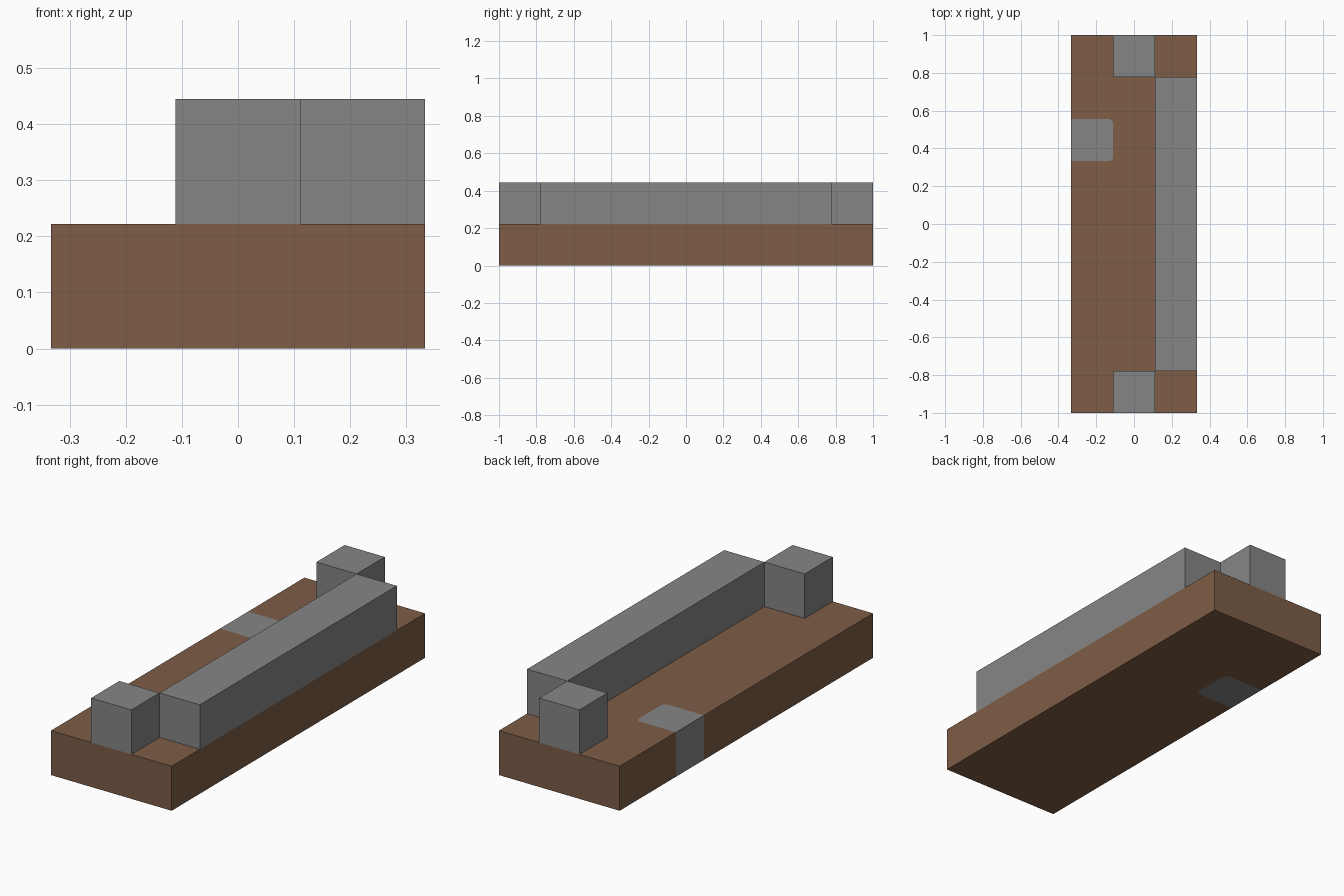
import bpy
import bmesh

cube = bpy.data.objects.get("Cube")
if cube:
    bpy.data.objects.remove(cube, do_unlink=True)

U = 2 / 9  # one block


def make_material(name, colour):
    mat = bpy.data.materials.new(name)
    mat.use_nodes = True
    mat.diffuse_color = (*colour, 1)
    mat.node_tree.nodes["Principled BSDF"].inputs["Base Color"].default_value = (*colour, 1)
    return mat


brown = make_material("brown wood", (0.205, 0.109, 0.061))
grey = make_material("grey stone", (0.238, 0.238, 0.238))


def finish(name, bm, materials):
    bmesh.ops.recalc_face_normals(bm, faces=bm.faces)
    mesh = bpy.data.meshes.new(name)
    bm.to_mesh(mesh)
    bm.free()
    for mat in materials:
        mesh.materials.append(mat)
    obj = bpy.data.objects.new(name, mesh)
    bpy.context.collection.objects.link(obj)
    return obj


def box(name, centre, size, mat):
    bm = bmesh.new()
    bmesh.ops.create_cube(bm, size=1)
    for v in bm.verts:
        v.co = [c + s * p for c, s, p in zip(centre, size, v.co)]
    return finish(name, bm, [mat])


# Base slab with a grey block set flush into its right edge
W, L = 1.5 * U, 1.0
C = 0.016  # clipped inner corners of the inset
y0, y1, xi = 1.5 * U, 2.5 * U, -W + U
bm = bmesh.new()
inset = [bm.verts.new((x, y, 0)) for x, y in
         [(-W, y0), (xi - C, y0), (xi, y0 + C), (xi, y1 - C), (xi - C, y1), (-W, y1)]]
rim = [bm.verts.new((x, y, 0)) for x, y in [(-W, L), (W, L), (W, -L), (-W, -L)]]
bm.faces.new(inset).material_index = 1
bm.faces.new(inset + rim)
top = bmesh.ops.extrude_face_region(bm, geom=bm.faces[:], use_keep_orig=True)
for v in top["geom"]:
    if isinstance(v, bmesh.types.BMVert):
        v.co.z = U
# Grey is whatever lies within the inset block
for f in bm.faces:
    c = f.calc_center_median()
    in_block = all(v.co.x < xi + 0.01 and y0 - 0.01 < v.co.y < y1 + 0.01 for v in f.verts)
    f.material_index = int(in_block and y0 < c.y < y1)
finish("base_slab", bm, [brown, grey])

# Long rail on the left, with a post at each end
box("side_rail", (U, 0, 1.5 * U), (U, 7 * U, U), grey)
for name, side in (("front_post", -1), ("back_post", 1)):
    box(name, (0, side * 4 * U, 1.5 * U), (U, U, U), grey)
